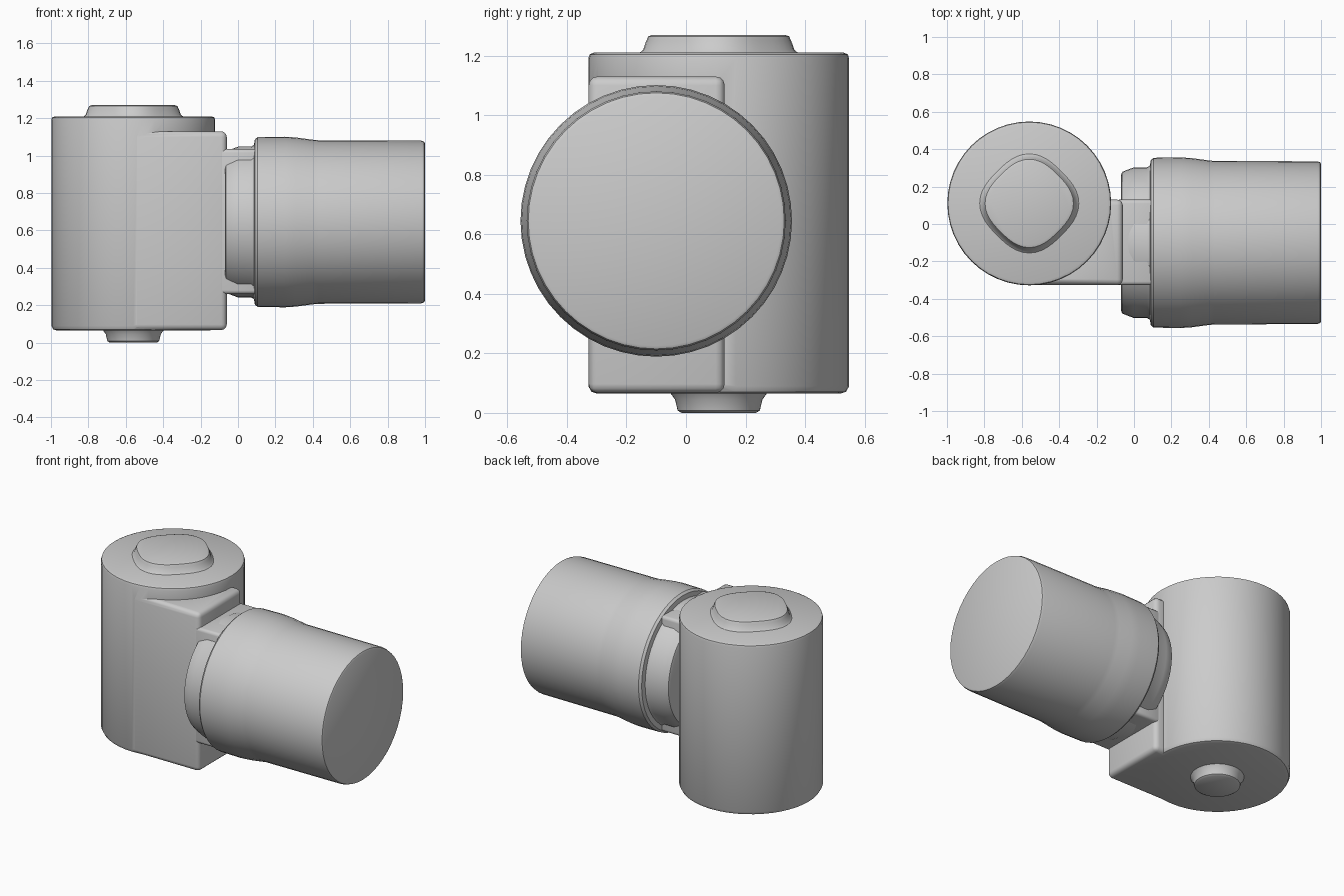
import bpy, bmesh
from math import cos, sin, pi, radians
from mathutils import Matrix, Vector

if "Cube" in bpy.data.objects:
    bpy.data.objects.remove(bpy.data.objects["Cube"])

SEG = 48
ALONG_X = Matrix.Rotation(pi / 2, 4, 'Y')


def make_object(name, bm, matrix):
    bmesh.ops.recalc_face_normals(bm, faces=bm.faces)
    bm.transform(matrix)
    mesh = bpy.data.meshes.new(name)
    bm.to_mesh(mesh)
    bm.free()
    obj = bpy.data.objects.new(name, mesh)
    bpy.context.collection.objects.link(obj)
    return obj


def lathe(name, profile, matrix, lobe=0.0):
    """Revolve (radius, height) points around z; lobe adds a four-lobed outline."""
    bm = bmesh.new()
    rings = []
    for r, z in profile:
        ring = []
        for i in range(SEG):
            a = 2 * pi * i / SEG
            rr = r * (1 + lobe * cos(4 * a))
            ring.append(bm.verts.new((rr * cos(a), rr * sin(a), z)))
        rings.append(ring)
    for lo, hi in zip(rings, rings[1:]):
        for i in range(SEG):
            j = (i + 1) % SEG
            bm.faces.new((lo[i], lo[j], hi[j], hi[i]))
    bm.faces.new(rings[0][::-1])
    bm.faces.new(rings[-1])
    return make_object(name, bm, matrix)


def rounded_box(name, low, high, radius):
    low, high = Vector(low), Vector(high)
    bm = bmesh.new()
    bmesh.ops.create_cube(bm, size=1)
    bmesh.ops.scale(bm, vec=high - low, verts=bm.verts)
    bmesh.ops.bevel(bm, geom=bm.edges[:], offset=radius, segments=3,
                    profile=0.5, affect='EDGES')
    return make_object(name, bm, Matrix.Translation((low + high) / 2))


def union(target, other):
    mod = target.modifiers.new("union", 'BOOLEAN')
    mod.operation, mod.solver, mod.object = 'UNION', 'EXACT', other
    bpy.context.view_layer.objects.active = target
    bpy.ops.object.modifier_apply(modifier=mod.name)
    bpy.data.objects.remove(other)


# Upright drum with the square shoulder merged into its front right side
upright = Matrix.Translation((-0.56, 0.11, 0))
body = lathe("upright_housing",
             [(0.41, 0.065), (0.428, 0.071), (0.438, 0.09), (0.438, 1.19),
              (0.434, 1.204), (0.42, 1.21)], upright)
shoulder = rounded_box("shoulder", (-0.57, -0.327, 0.067), (-0.06, 0.13, 1.13), 0.03)
union(body, shoulder)

# Lobed cap on top and small round boss below
lathe("top_cap", [(0.255, 1.209), (0.243, 1.22), (0.233, 1.25), (0.226, 1.265),
                  (0.212, 1.27)], upright, lobe=0.045)
lathe("bottom_boss", [(0.125, 0.0), (0.138, 0.008), (0.147, 0.045), (0.162, 0.066)],
      upright)

# Horizontal motor: neck, collar and barrel in one profile
sideways = Matrix.Translation((0, -0.1, 0.645)) @ ALONG_X
lathe("motor_barrel",
      [(0.36, -0.07), (0.378, -0.064), (0.388, -0.04), (0.403, 0.0), (0.403, 0.07),
       (0.412, 0.085), (0.442, 0.09), (0.454, 0.105), (0.456, 0.25), (0.452, 0.31),
       (0.440, 0.40), (0.437, 0.43), (0.435, 0.98), (0.430, 0.995), (0.42, 1.0)],
      sideways)

# Square flange joining the shoulder to the collar
rounded_box("joint_flange", (-0.10, -0.327, 0.26), (0.105, 0.13, 1.035), 0.02)

# Smooth shading with crisp edges
bpy.ops.object.select_all(action='DESELECT')
for obj in bpy.context.scene.objects:
    obj.select_set(True)
    bpy.context.view_layer.objects.active = obj
bpy.ops.object.shade_smooth_by_angle(angle=radians(35))
